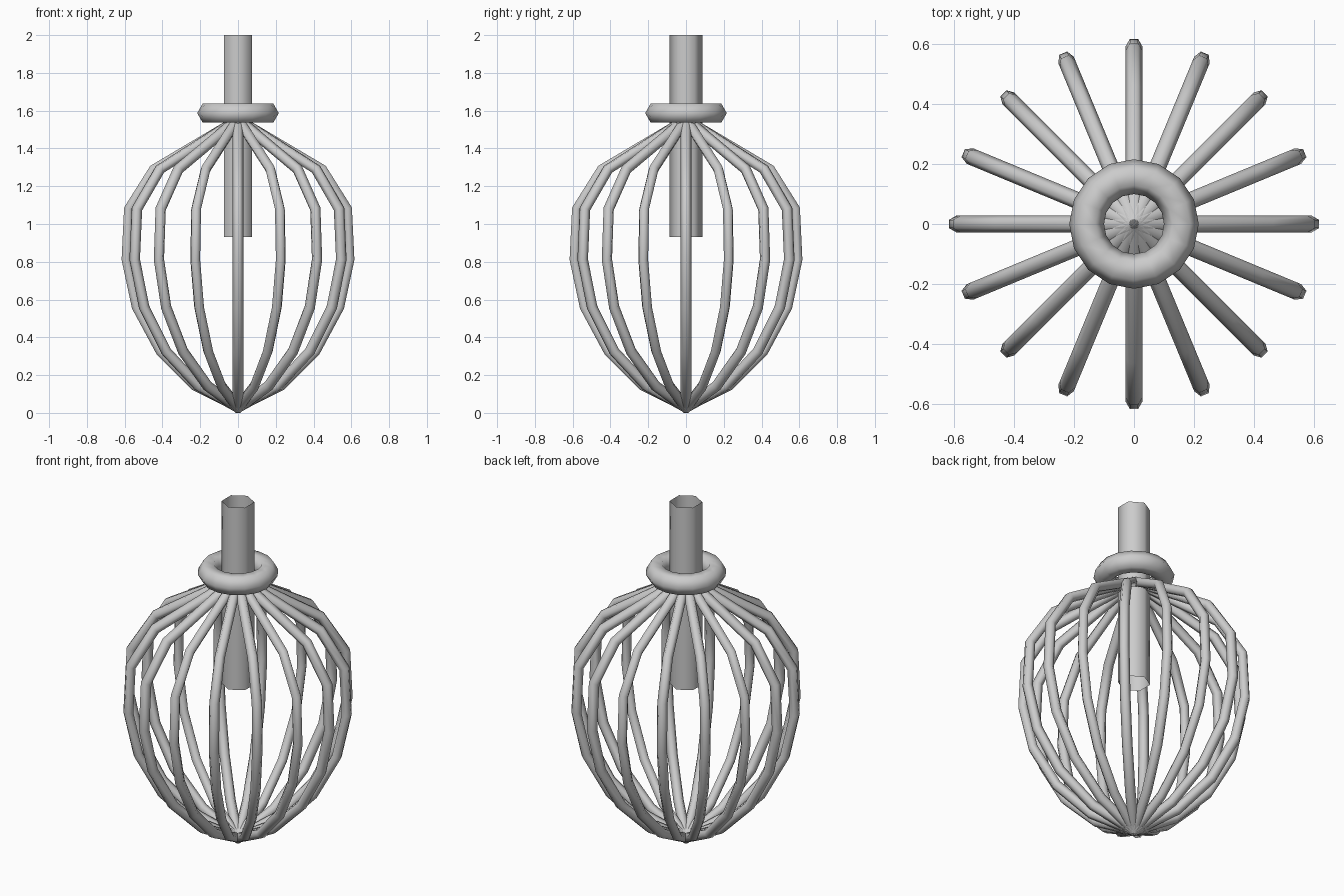
import bpy, bmesh, math
from mathutils import Vector

if "Cube" in bpy.data.objects:
    bpy.data.objects.remove(bpy.data.objects["Cube"])


def make_object(name, verts, faces):
    mesh = bpy.data.meshes.new(name)
    mesh.from_pydata(verts, [], faces)
    bm = bmesh.new()
    bm.from_mesh(mesh)
    bmesh.ops.recalc_face_normals(bm, faces=bm.faces)
    bm.to_mesh(mesh)
    bm.free()
    mesh.shade_smooth()
    obj = bpy.data.objects.new(name, mesh)
    bpy.context.collection.objects.link(obj)
    return obj


def grid_faces(rows, cols):
    return [(r * cols + c, r * cols + (c + 1) % cols,
             (r + 1) * cols + (c + 1) % cols, (r + 1) * cols + c)
            for r in range(rows - 1) for c in range(cols)]


# Cage wire: hexagonal section swept along a bent path with mitred joints
WIRE_R = 0.028
path = [Vector(p) for p in [(0, 0.027), (0.228, 0.142), (0.412, 0.326), (0.538, 0.56),
                            (0.592, 0.812), (0.579, 1.08), (0.447, 1.29), (0, 1.555)]]
verts = []
for i, p in enumerate(path):
    # the ends are cut vertically on the axis, as if mirrored to the opposite wire
    before = (p - path[i - 1]).normalized() if i else None
    after = (path[i + 1] - p).normalized() if i < len(path) - 1 else None
    if before is None:
        before = Vector((after.x, -after.y))
    if after is None:
        after = Vector((before.x, -before.y))
    tangent = (before + after).normalized()
    out = Vector((tangent.y, -tangent.x)) / tangent.dot(before)
    for k in range(6):
        a = k * math.pi / 3
        q = p + out * (WIRE_R * math.sin(a))
        verts.append((q.x, WIRE_R * math.cos(a), q.y))

wire = make_object("cage_wire", verts, grid_faces(len(path), 6))
for n in range(1, 16):
    copy = wire.copy()
    copy.rotation_euler.z = n * math.tau / 16
    bpy.context.collection.objects.link(copy)

# Collar ring
bpy.ops.mesh.primitive_torus_add(major_radius=0.158, minor_radius=0.058, major_segments=16,
                                 minor_segments=6, location=(0, 0, 1.587))
ring = bpy.context.object
ring.name = "collar_ring"
ring.data.shade_smooth()

# Central stem: open hexagonal tube
tube = [(0.087 * math.sin(k * math.pi / 3), 0.087 * math.cos(k * math.pi / 3), z)
        for z in (0.93, 2.0) for k in range(6)]
make_object("stem_tube", tube, grid_faces(2, 6))
